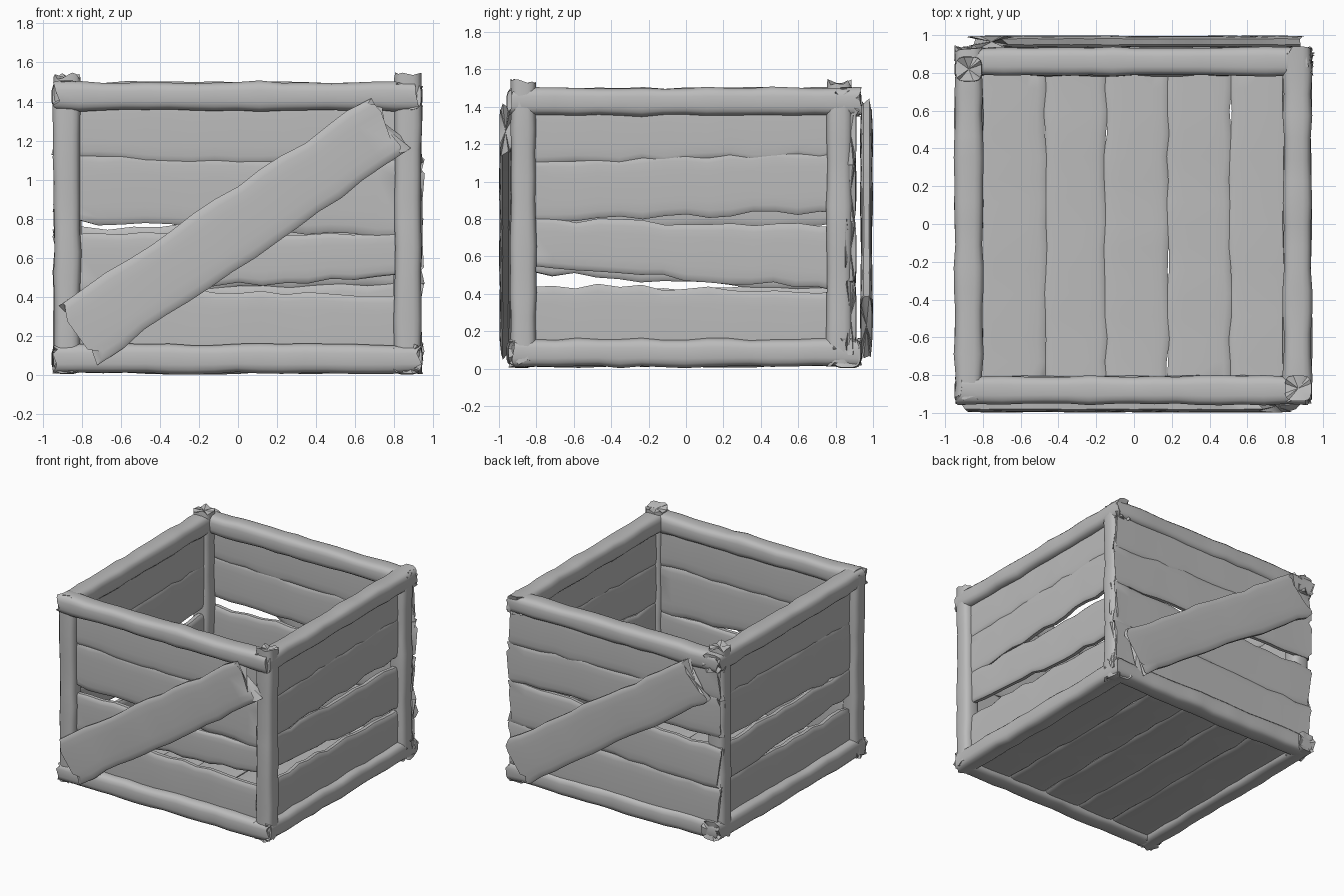
import bpy, bmesh, math, random
from mathutils import Vector

random.seed(7)
cube = bpy.data.objects.get("Cube")
if cube:
    bpy.data.objects.remove(cube, do_unlink=True)

wood = bpy.data.materials.new("grey_wood")
wood.use_nodes = True
GREY = (0.5, 0.5, 0.5, 1)
wood.diffuse_color = GREY
wood.node_tree.nodes["Principled BSDF"].inputs["Base Color"].default_value = GREY


def power(v, p):
    return math.copysign(abs(v) ** p, v)


def timber(name, a, b, across, wa, wb, thick, wobble, rag, stations=15, sides=16, square=0.45):
    """Rough-hewn length of wood from a to b with wavy edges and ragged ends."""
    a, b, across = Vector(a), Vector(b), Vector(across).normalized()
    along = (b - a).normalized()
    across = (across - along * across.dot(along)).normalized()
    normal = along.cross(across)
    bm = bmesh.new()
    rings = []
    splinters = [[random.uniform(-rag, rag) for _ in range(sides)] for _ in range(2)]
    for i in range(stations):
        f = i / (stations - 1)
        centre = a.lerp(b, f)
        half = (wa + (wb - wa) * f) / 2
        low, high = (random.uniform(-wobble, wobble) for _ in range(2))
        swell = thick / 2 * random.uniform(0.9, 1.05)
        ring = []
        for k in range(sides):
            t = math.tau * (k + 0.5) / sides
            c, s = power(math.cos(t), square), power(math.sin(t), square)
            p = centre + across * c * (half + (high if c > 0 else low)) + normal * s * swell
            # Chewed ends
            if i in (0, stations - 1):
                p += along * splinters[0 if i == 0 else 1][k]
            ring.append(bm.verts.new(p))
        rings.append(ring)
    for r, q in zip(rings, rings[1:]):
        for k in range(sides):
            n = (k + 1) % sides
            bm.faces.new((r[k], r[n], q[n], q[k]))
    # Fan caps, slightly hollowed
    for ring, end, sign in ((rings[0], a, 1), (rings[-1], b, -1)):
        hub = bm.verts.new(end + along * sign * rag * 0.5)
        for k in range(sides):
            bm.faces.new((ring[k], ring[(k + 1) % sides], hub))
    bmesh.ops.recalc_face_normals(bm, faces=bm.faces)
    mesh = bpy.data.meshes.new(name)
    bm.to_mesh(mesh)
    bm.free()
    mesh.materials.append(wood)
    obj = bpy.data.objects.new(name, mesh)
    bpy.context.collection.objects.link(obj)
    bpy.ops.object.select_all(action="DESELECT")
    obj.select_set(True)
    bpy.context.view_layer.objects.active = obj
    bpy.ops.object.shade_smooth_by_angle(angle=math.radians(40))
    return obj


def on_side(k, u, d, z):
    """Point on wall k: u runs to the right seen from outside, d is the distance out."""
    return [(u, -d, z), (d, u, z), (-u, d, z), (-d, -u, z)][k]


UP = (0, 0, 1)
SIDES = ("front", "right_hand", "back", "left_hand")
BEAM_OUT = (0.88, 0.865, 0.86, 0.875)
WALL_OUT = (0.86, 0.86, 0.88, 0.86)
WALL_HALF = (0.83, 0.83, 0.93, 0.83)

# Board edges per wall: left bottom, left top, right bottom, right top
RISING = ((0.08, 0.45, 0.08, 0.41), (0.41, 0.72, 0.51, 0.73),
          (0.78, 1.13, 0.71, 1.11), (1.10, 1.42, 1.08, 1.42))
FALLING = ((0.08, 0.45, 0.08, 0.41), (0.54, 0.80, 0.42, 0.76),
           (0.79, 1.11, 0.84, 1.17), (1.09, 1.42, 1.13, 1.42))
CLOSED = ((0.08, 0.48, 0.08, 0.43),) + ((0.46, 0.80, 0.42, 0.75),) + FALLING[2:]
PATTERNS = (RISING, FALLING, CLOSED, RISING)

for k, side in enumerate(SIDES):
    # Rails at the top and bottom
    for level, z in (("bottom", 0.083), ("top", 1.427)):
        timber(f"{side}_{level}_rail", on_side(k, -0.93, BEAM_OUT[k], z),
               on_side(k, 0.92, BEAM_OUT[k], z), UP, 0.15, 0.15, 0.155, 0.007, 0.022, 17, 16, 0.6)
    # Wall boards
    h, d = WALL_HALF[k], WALL_OUT[k]
    for n, (lb, lt, rb, rt) in enumerate(PATTERNS[k]):
        timber(f"{side}_board_{n + 1}", on_side(k, -h, d, (lb + lt) / 2),
               on_side(k, h, d, (rb + rt) / 2), UP, lt - lb, rt - rb, 0.06, 0.015, 0.025)

# Corner posts; two opposite ones stand a little proud
for name, x, y, top in (("front_left_hand", -0.875, -0.87, 1.47), ("front_right_hand", 0.87, -0.87, 1.53),
                        ("back_left_hand", -0.875, 0.82, 1.53), ("back_right_hand", 0.87, 0.82, 1.47)):
    timber(f"{name}_post", (x, y, 0.03), (x, y, top), (1, 0, 0), 0.14, 0.14, 0.14, 0.006, 0.02, 13, 16, 0.6)

# Floor boards
EDGES = (-0.84, -0.47, -0.15, 0.18, 0.51, 0.84)
for n, (x0, x1) in enumerate(zip(EDGES, EDGES[1:])):
    x = (x0 + x1) / 2
    timber(f"floor_board_{n + 1}", (x, -0.85, 0.07), (x, 0.84, 0.07), (1, 0, 0),
           x1 - x0 + 0.01, x1 - x0 + 0.01, 0.06, 0.012, 0.02)

# Diagonal braces, front and back
for k in (0, 2):
    timber(f"{SIDES[k]}_brace", on_side(k, -0.80, 0.965, 0.22), on_side(k, 0.77, 0.965, 1.28),
           UP, 0.36, 0.34, 0.066, 0.012, 0.04)
